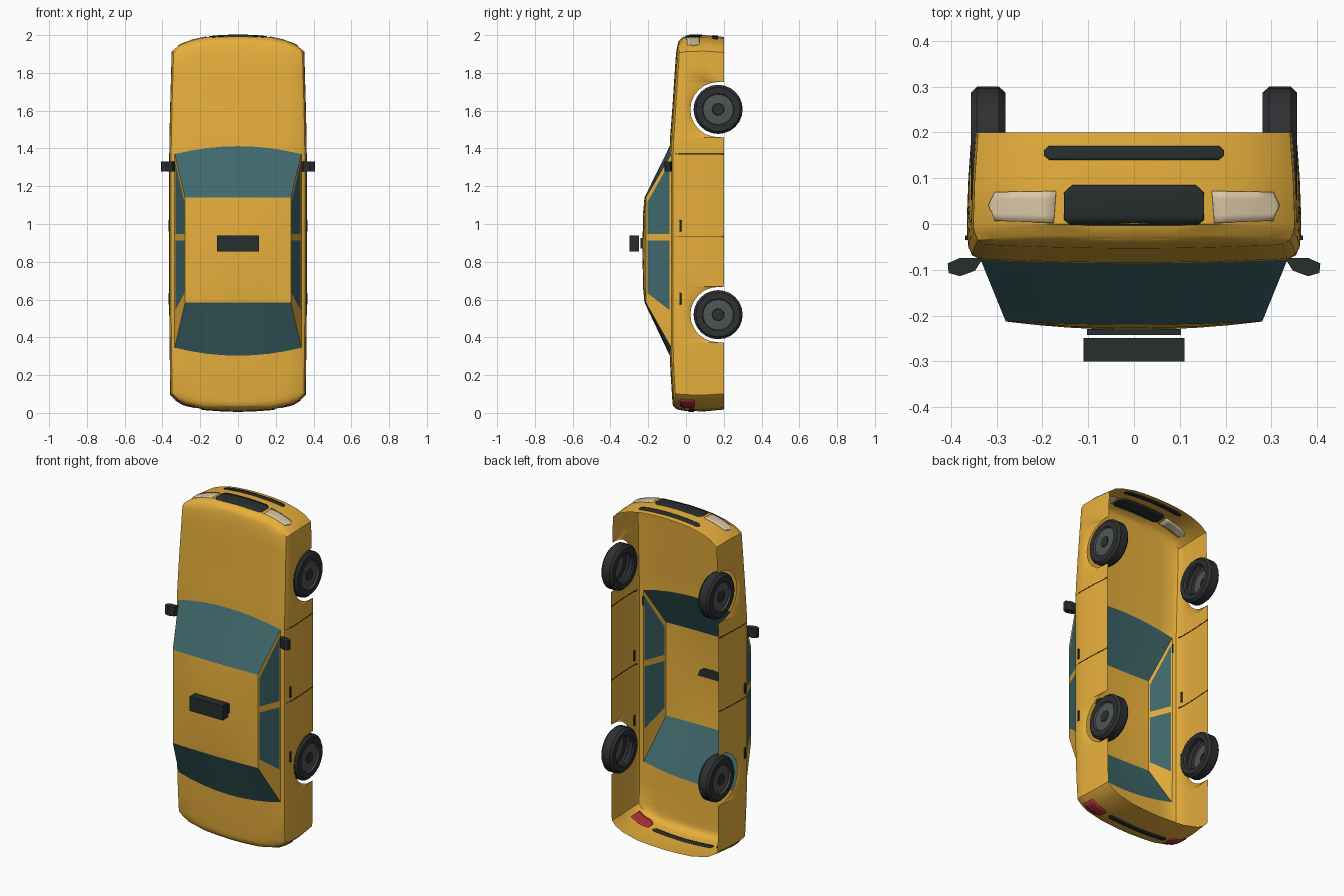
import bpy, bmesh, math
from mathutils import Vector
from mathutils.bvhtree import BVHTree

if "Cube" in bpy.data.objects:
    bpy.data.objects.remove(bpy.data.objects["Cube"])


def material(name, r, g, b):
    m = bpy.data.materials.new(name)
    m.diffuse_color = (r, g, b, 1)
    m.use_nodes = True
    m.node_tree.nodes["Principled BSDF"].inputs["Base Color"].default_value = m.diffuse_color
    return m


PAINT = material("paint", .80, .43, .045)
GLASS = material("glass", .05, .14, .15)
TRIM = material("trim", .02, .027, .027)
LAMP = material("lamp", .70, .57, .38)
RED = material("red", .45, .03, .04)
TYRE = material("tyre", .027, .029, .032)
RIM = material("rim", .08, .09, .09)


def finish(name, bm, mats, mirror=False, thick=0, angle=35):
    bmesh.ops.remove_doubles(bm, verts=bm.verts, dist=1e-5)
    bmesh.ops.recalc_face_normals(bm, faces=bm.faces)
    me = bpy.data.meshes.new(name)
    bm.to_mesh(me)
    bm.free()
    for m in mats:
        me.materials.append(m)
    ob = bpy.data.objects.new(name, me)
    bpy.context.collection.objects.link(ob)
    bpy.ops.object.select_all(action='DESELECT')
    ob.select_set(True)
    bpy.context.view_layer.objects.active = ob
    bpy.ops.object.shade_smooth_by_angle(angle=math.radians(angle))
    if mirror:
        ob.modifiers.new("mirror", 'MIRROR').merge_threshold = .0025
    if thick:
        s = ob.modifiers.new("thickness", 'SOLIDIFY')
        s.thickness, s.offset = thick, 0
    return ob


def grid(bm, rows):
    """Quads between consecutive rows of points; collapsed quads become triangles."""
    faces = []
    vr = [[bm.verts.new(p) for p in r] for r in rows]
    for a, b in zip(vr, vr[1:]):
        for i in range(len(a) - 1):
            q = []
            for v in (a[i], a[i + 1], b[i + 1], b[i]):
                if all((v.co - w.co).length > 1e-6 for w in q):
                    q.append(v)
            if len(q) > 2:
                faces.append(bm.faces.new(q))
    return faces


def interp(t, pts):
    for (a, va), (b, vb) in zip(pts, pts[1:]):
        if t <= b:
            return va + (vb - va) * (t - a) / (b - a)
    return pts[-1][1]


AXLES, AXLE_Y, ARCH_R = (.52, 1.607), .17, .147


def deck(z):
    return interp(z, [(0, -.062), (.3, -.078), (1.4, -.078), (1.92, -.045), (2, -.032)])


def half_width(z):
    return interp(z, [(.09, .359), (.5, .364), (1.4, .364), (1.6, .36), (1.915, .351)])


def sill(z):
    for c in AXLES:
        if abs(z - c) <= ARCH_R + 1e-5:
            return AXLE_Y - math.sqrt(max(0, ARCH_R ** 2 - (z - c) ** 2))
    return .2


# half plan outline, tail to nose, with close stations around the wheel arches
zs = [.095, .22, .345, .8, .93, 1.1, 1.25, 1.37, 1.43, 1.83, 1.915]
for c in AXLES:
    zs += [c + ARCH_R * math.sin(math.radians(a)) for a in range(-90, 91, 15)]
    zs += [c - ARCH_R - .001, c + ARCH_R + .001]
outline = [(0, .008), (.09, .011), (.185, .018), (.29, .043), (.335, .07)]
outline += [(half_width(z), z) for z in sorted(zs)]
outline += [(.31, 1.948), (.25, 1.972), (.17, 1.99), (.09, 1.997), (0, 2)]


def ring(sx, sz, yf):
    out = []
    for x, z in outline:
        d = z - 1
        out.append((x * sx, yf(z), 1 + d * (1 - (1 - sz) * d ** 4)))
    return out


# body shell: side walls, bonnet and boot lid
bm = bmesh.new()
top = ring(.92, .975, deck)
grid(bm, [ring(.97, .99, sill),
          ring(.99, 1, lambda z: sill(z) * .5),
          ring(1, .998, lambda z: 0),
          ring(.995, .993, lambda z: deck(z) + .03),
          ring(.972, .987, lambda z: deck(z) + .01), top])
FR = (1, .75, .5, .25, 0)


def lid_row(p, sign):
    x, y, z = p
    fade = max(0, 1 - abs(z - (1.37 if sign > 0 else .345)) / .25)
    return [(x * f, y - .008 * (1 - f * f) * min(1, x / .2),
             z + sign * .042 * fade * (1 - f * f)) for f in FR]


grid(bm, [lid_row(p, 1) for p in top if p[2] > 1.36])
grid(bm, [lid_row(p, -1) for p in top if p[2] < .36])
shell = BVHTree.FromBMesh(bm)
finish("body_shell", bm, [PAINT], mirror=True)


# cabin side: pillars with two trimmed windows
def side(t, z):
    return Vector((.335 - .055 * t, -.078 - .135 * t, z))


def trimmed(bm, faces, width):
    """Dark border around a pane; glass is slot 1, trim is slot 2."""
    for f in faces:
        f.material_index = 1
    for f in bmesh.ops.inset_region(bm, faces=faces, thickness=width, use_boundary=True,
                                    use_even_offset=True)["faces"]:
        f.material_index = 2


bm = bmesh.new()
for outer, inner in (
        (((0, 1.37), (1, 1.14), (1, .93), (0, .93)), ((.06, 1.325), (.94, 1.115), (.94, .948), (.06, .948))),
        (((0, .345), (1, .585), (1, .93), (0, .93)), ((.06, .543), (.94, .635), (.94, .912), (.06, .912)))):
    o = [bm.verts.new(side(*p)) for p in outer]
    n = [bm.verts.new(side(*p)) for p in inner]
    for i in range(4):
        j = (i + 1) % 4
        bm.faces.new((o[i], o[j], n[j], n[i]))
    trimmed(bm, [bm.faces.new(n)], .005)
finish("cabin_sides", bm, [PAINT, GLASS, TRIM], mirror=True)

# windscreen, rear window and roof
COLS = [i / 4 for i in range(-4, 5)]


def cross_row(w, y, z, crown, bow):
    return [(w * f, y - crown * (1 - f * f), z + bow * (1 - f * f)) for f in COLS]


for name, zb, zt, bow in (("windscreen", 1.37, 1.14, .042), ("rear_window", .345, .585, -.042)):
    bm = bmesh.new()
    trimmed(bm, grid(bm, [cross_row(.335, -.078, zb, .008, bow),
                          cross_row(.28, -.213, zt, .007, 0)]), .012)
    finish(name, bm, [PAINT, GLASS, TRIM])
bm = bmesh.new()
grid(bm, [cross_row(.28, -.213, z, c, 0)
          for z, c in ((1.14, .007), (1.06, .014), (.86, .018), (.66, .014), (.585, .007))])
finish("roof", bm, [PAINT])


# flush details projected onto the shell, mirrored left and right
def detail(name, lower, upper, direction, mat, thick=.008, n=8):
    d = Vector(direction)
    bm = bmesh.new()
    rows = []
    for k in range(5):
        row = []
        for i in range(n + 1):
            s = i / n * (len(lower) - 1)
            j = min(int(s), len(lower) - 2)
            a = Vector(lower[j]).lerp(Vector(lower[j + 1]), s - j)
            b = Vector(upper[j]).lerp(Vector(upper[j + 1]), s - j)
            p = a.lerp(b, k / 4)
            hit = shell.ray_cast(p, d)[0]
            row.append(hit if hit else p)
        rows.append(row)
    grid(bm, rows)
    finish(name, bm, [mat], mirror=True, thick=thick)


def end_detail(name, low, high, z, mat):
    detail(name, [(x, y, z) for x, y in low], [(x, y, z) for x, y in high],
           (0, 0, -1 if z > 1 else 1), mat)


end_detail("headlights", [(.175, .002), (.303, .007), (.315, .04)],
           [(.17, .072), (.303, .07), (.315, .042)], 2.2, LAMP)
end_detail("grille", [(.001, -.002), (.14, -.002), (.153, .01)],
           [(.001, .085), (.135, .085), (.153, .068)], 2.2, TRIM)
end_detail("front_intake", [(.001, .14), (.185, .14), (.196, .15)],
           [(.001, .17), (.185, .17), (.196, .16)], 2.2, TRIM)
end_detail("tail_lights", [(.225, -.012), (.25, -.03), (.33, -.03)],
           [(.225, .035), (.25, .045), (.33, .045)], -.2, RED)
end_detail("rear_plate_bar", [(.001, .012), (.185, .012), (.196, .02)],
           [(.001, .042), (.185, .042), (.196, .034)], -.2, TRIM)


def side_strip(name, y0, y1, z, w, thick):
    detail(name, [(.6, y0, z - w), (.6, y1, z - w)], [(.6, y0, z + w), (.6, y1, z + w)],
           (-1, 0, 0), TRIM, thick)


for part, z in (("front", 1.37), ("rear", .932)):
    side_strip(part + "_door_seam", -.055, .198, z, .002, .003)
for part, z in (("front", .99), ("rear", .605)):
    side_strip(part + "_door_handle", -.035, -.025, z, .03, .012)


# wing mirrors and roof sign
def prism(name, outline_xy, z0, z1, mirror=False):
    bm = bmesh.new()
    f = bm.faces.new([bm.verts.new((x, y, z0)) for x, y in outline_xy])
    ext = bmesh.ops.extrude_face_region(bm, geom=[f])["geom"]
    bmesh.ops.translate(bm, vec=(0, 0, z1 - z0), verts=[v for v in ext if isinstance(v, bmesh.types.BMVert)])
    finish(name, bm, [TRIM], mirror=mirror, angle=20)


prism("wing_mirrors", [(.33, -.075), (.38, -.074), (.407, -.086), (.405, -.107), (.38, -.114), (.347, -.102)],
      1.277, 1.332, True)
prism("roof_sign", [(-.11, -.3), (.11, -.3), (.11, -.249), (-.11, -.249)], .855, .94)
prism("roof_sign_base", [(-.103, -.242), (.103, -.242), (.103, -.229), (-.103, -.229)], .87, .927)

# wheels: turned tyre, rim and hub
PROFILE = [(.292, .08), (.281, .09), (.281, .117), (.295, .13), (.343, .13), (.356, .117), (.356, .084),
           (.347, .08), (.35, .032), (.354, .03), (.354, 0)]
for part, zc in zip(("rear", "front"), AXLES):
    bm = bmesh.new()
    ang = [math.tau * i / 24 for i in range(25)]
    for f in grid(bm, [[(x, AXLE_Y + r * math.cos(a), zc + r * math.sin(a)) for a in ang] for x, r in PROFILE]):
        c = f.calc_center_median()
        r = math.hypot(c.y - AXLE_Y, c.z - zc)
        f.material_index = 1 if .0315 < r < .0815 and c.x > .33 else 0
    finish(part + "_wheels", bm, [TYRE, RIM], mirror=True, angle=30)
